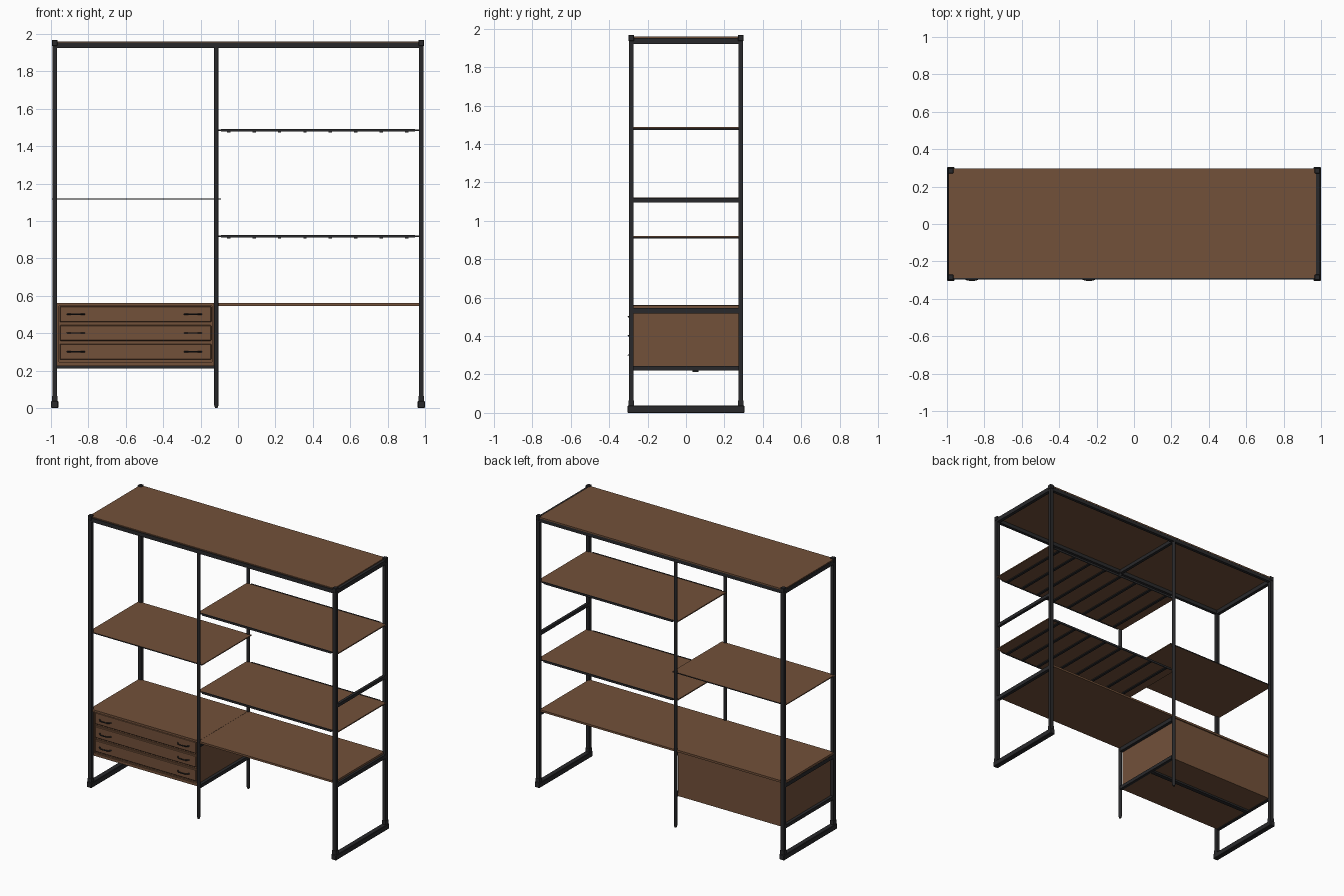
import bpy
import bmesh
import math

cube = bpy.data.objects.get("Cube")
if cube:
    bpy.data.objects.remove(cube, do_unlink=True)


def material(name, color):
    m = bpy.data.materials.new(name)
    m.use_nodes = True
    m.diffuse_color = color
    m.node_tree.nodes["Principled BSDF"].inputs["Base Color"].default_value = color
    return m


WOOD = material("walnut_wood", (0.17, 0.082, 0.042, 1))
STEEL = material("black_steel", (0.022, 0.022, 0.024, 1))


def link(name, bm, mats):
    mesh = bpy.data.meshes.new(name)
    bm.to_mesh(mesh)
    bm.free()
    for m in mats:
        mesh.materials.append(m)
    ob = bpy.data.objects.new(name, mesh)
    bpy.context.collection.objects.link(ob)
    return ob


def box(name, xs, ys, zs, mat, dark_edges=False, bevel=0):
    """Box between limits; optionally its front and back edges are steel."""
    bm = bmesh.new()
    bmesh.ops.create_cube(bm, size=1)
    for v in bm.verts:
        for i, (lo, hi) in enumerate((xs, ys, zs)):
            v.co[i] = lo if v.co[i] < 0 else hi
    if bevel:
        bmesh.ops.bevel(bm, geom=bm.edges[:], offset=bevel, segments=1, affect='EDGES')
    bm.normal_update()
    if dark_edges:
        for f in bm.faces:
            f.material_index = int(abs(f.normal.y) > 0.5)
    return link(name, bm, [mat, STEEL])


def around(c, half):
    return (c - half, c + half)


END_X, MID_X, POST_Y, TOP = 0.98, -0.116, 0.285, 1.968
SPAN_Y = (-0.275, 0.275)

# End frames: square posts, caps, foot runners and top rails
for side, sx in (("right", -END_X), ("left", END_X)):
    for face, y in (("front", -POST_Y), ("back", POST_Y)):
        box(f"{side}_{face}_post", around(sx, 0.0125), around(y, 0.0125), (0.02, TOP), STEEL)
        box(f"{side}_{face}_cap", around(sx, 0.015), around(y, 0.015), (1.935, TOP), STEEL, bevel=0.003)
        box(f"{side}_{face}_socket", around(sx, 0.015), around(y, 0.015), (0.03, 0.065), STEEL)
    box(f"{side}_foot_runner", around(sx, 0.019), (-0.305, 0.305), (0, 0.038), STEEL, bevel=0.003)
    box(f"{side}_top_rail", around(sx, 0.012), SPAN_Y, (1.922, 1.953), STEEL)
    box(f"{side}_desk_rail", around(sx, 0.012), SPAN_Y, (0.518, 0.546), STEEL)
box("left_brace", around(END_X, 0.01), SPAN_Y, (1.095, 1.118), STEEL)

# Round middle posts with tapered tips
for face, y in (("front", -POST_Y), ("back", POST_Y)):
    bm = bmesh.new()
    rings = []
    for z, r in ((0, 0.007), (0.015, 0.012), (1.94, 0.012)):
        rings.append([bm.verts.new((MID_X + r * math.cos(a), y + r * math.sin(a), z))
                      for a in (math.tau * k / 16 for k in range(16))])
    for low, high in zip(rings, rings[1:]):
        for k in range(16):
            n = (k + 1) % 16
            bm.faces.new((low[k], low[n], high[n], high[k]))
    bm.faces.new(rings[0][::-1])
    bm.faces.new(rings[-1])
    post = link(f"middle_{face}_post", bm, [STEEL])
    bpy.ops.object.select_all(action='DESELECT')
    post.select_set(True)
    bpy.context.view_layer.objects.active = post
    bpy.ops.object.shade_smooth_by_angle()

# Long top beams and cross rails at the middle
for face, y in (("front", -POST_Y), ("back", POST_Y)):
    box(f"{face}_top_beam", (-END_X, END_X), around(y, 0.011), (1.925, 1.953), STEEL)
for name, zs in (("top", (1.925, 1.95)), ("desk", (0.518, 0.546)), ("lower", (0.22, 0.245))):
    box(f"middle_{name}_rail", around(MID_X, 0.011), SPAN_Y, zs, STEEL)
box("right_lower_rail", around(-END_X, 0.011), SPAN_Y, (0.22, 0.245), STEEL)

# Top board, desk board and single shelf
box("top_board", (-0.99, 0.972), (-0.29, 0.297), (1.951, 1.96), WOOD)
box("desk_board", (MID_X, 0.975), (-0.285, 0.285), (0.546, 0.56), WOOD)
box("right_shelf", (-0.995, -0.09), (-0.283, 0.283), (1.114, 1.121), WOOD, True)

# Two slatted shelves in the wide bay
for label, z in (("upper", 1.483), ("lower", 0.916)):
    box(f"{label}_shelf", (-0.125, 0.992), (-0.28, 0.28), (z - 0.002, z + 0.006), WOOD, True)
    for face, y in (("front", -0.281), ("back", 0.281)):
        box(f"{label}_shelf_{face}_lip", (-0.09, 0.945), around(y, 0.003), (z - 0.006, z + 0.009), STEEL)
    for i in range(8):
        box(f"{label}_shelf_slat_{i + 1}", around(-0.05 + i * 0.136, 0.009), (-0.278, 0.278),
            (z - 0.009, z - 0.002), STEEL)

# Drawer cabinet carcass
L, R = -0.968, -0.128
box("cabinet_top", (-0.99, MID_X), (-0.283, 0.283), (0.546, 0.561), WOOD)
box("cabinet_bottom", (L, R), (-0.275, 0.275), (0.225, 0.245), WOOD)
box("cabinet_back", (L, R), (0.262, 0.275), (0.225, 0.55), WOOD)
box("cabinet_right_side", (L, L + 0.012), (-0.275, 0.275), (0.225, 0.55), WOOD)
box("cabinet_left_side", (R - 0.012, R), (-0.275, 0.275), (0.225, 0.55), WOOD)
box("cabinet_inner_face", (L + 0.01, R - 0.01), (-0.262, -0.25), (0.24, 0.55), WOOD)
box("cabinet_under_rail", (L, R), (0.035, 0.065), (0.212, 0.226), STEEL)


# Curved bar handle
def handle(name, x, z):
    cu = bpy.data.curves.new(name, 'CURVE')
    cu.dimensions = '3D'
    cu.bevel_depth = 0.004
    cu.bevel_resolution = 1
    cu.use_fill_caps = True
    sp = cu.splines.new('POLY')
    sp.points.add(8)
    for i, p in enumerate(sp.points):
        t = i / 4 - 1
        p.co = (x + 0.046 * t, -0.278 - 0.022 * (1 - t ** 4), z, 1)
    cu.materials.append(STEEL)
    ob = bpy.data.objects.new(name, cu)
    bpy.context.collection.objects.link(ob)
    bpy.ops.object.select_all(action='DESELECT')
    ob.select_set(True)
    bpy.context.view_layer.objects.active = ob
    bpy.ops.object.convert(target='MESH')
    bpy.ops.object.shade_smooth_by_angle()


# Three drawers with two handles each
for i in range(3):
    z = 0.301 + i * 0.1
    box(f"drawer_front_{i + 1}", (L + 0.015, R - 0.015), (-0.278, -0.258), around(z, 0.042), WOOD, bevel=0.004)
    for side, x in (("right", -0.867), ("left", -0.241)):
        handle(f"drawer_{i + 1}_{side}_handle", x, z)
